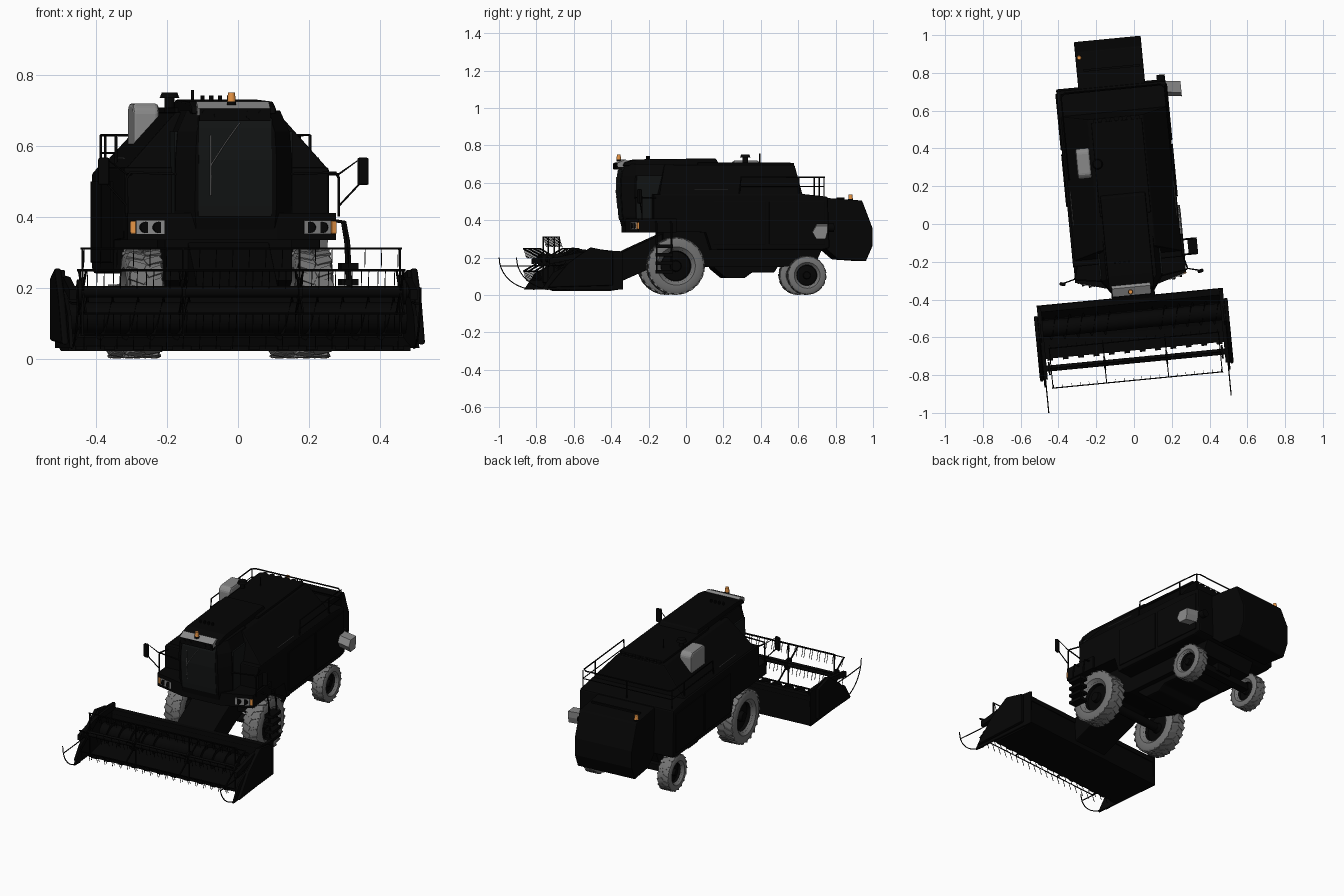
import bpy, bmesh, math
from mathutils import Matrix, Vector

if "Cube" in bpy.data.objects:
    bpy.data.objects.remove(bpy.data.objects["Cube"])

# whole machine stands slightly turned about z
M = Matrix.Translation((-0.04, 0, 0)) @ Matrix.Rotation(math.radians(5.5), 4, 'Z')

def mat(name, c):
    m = bpy.data.materials.new(name)
    m.diffuse_color = (*c, 1)
    m.use_nodes = True
    m.node_tree.nodes["Principled BSDF"].inputs["Base Color"].default_value = m.diffuse_color
    return m

BLACK = mat("black_paint", (0.0015, 0.0015, 0.0015))
GLASS = mat("dark_glass", (0.006, 0.007, 0.007))
TYRE = mat("tyre_rubber", (0.17, 0.17, 0.17))
GREY = mat("light_grey", (0.25, 0.25, 0.25))
ORANGE = mat("orange_lens", (0.8, 0.3, 0.06))

def finish(name, bm, m, bevel=0, smooth=False):
    bmesh.ops.recalc_face_normals(bm, faces=bm.faces)
    me = bpy.data.meshes.new(name)
    bm.to_mesh(me)
    bm.free()
    ob = bpy.data.objects.new(name, me)
    bpy.context.collection.objects.link(ob)
    me.materials.append(m)
    ob.matrix_world = M
    if bevel:
        b = ob.modifiers.new("bevel", 'BEVEL')
        b.width, b.segments, b.limit_method = bevel, 2, 'ANGLE'
    if smooth:
        bpy.context.view_layer.objects.active = ob
        ob.select_set(True)
        bpy.ops.object.shade_smooth_by_angle(angle=math.radians(35))
        ob.select_set(False)
    return ob

def loft(name, rings, m=BLACK, bevel=0):
    bm = bmesh.new()
    vs = [[bm.verts.new(p) for p in r] for r in rings]
    n = len(vs[0])
    for a, b in zip(vs, vs[1:]):
        for i in range(n):
            bm.faces.new((a[i], a[(i + 1) % n], b[(i + 1) % n], b[i]))
    bm.faces.new(vs[0]); bm.faces.new(vs[-1])
    return finish(name, bm, m, bevel)

def prism(name, yz, x0, x1, m=BLACK, bevel=0):
    return loft(name, [[(x, y, z) for y, z in yz] for x in (x0, x1)], m, bevel)

def add_box(bm, c, size, rot=Matrix()):
    bmesh.ops.create_cube(bm, size=1, matrix=Matrix.Translation(c) @ rot @ Matrix.Diagonal((*size, 1)))

def box(name, c, size, m=BLACK, bevel=0, rz=0):
    bm = bmesh.new()
    add_box(bm, c, size, Matrix.Rotation(rz, 4, 'Z'))
    return finish(name, bm, m, bevel)

def cyl(name, a, b, r, m=BLACK, r2=None, seg=24):
    a, b = Vector(a), Vector(b)
    bm = bmesh.new()
    q = (b - a).to_track_quat('Z', 'Y').to_matrix().to_4x4()
    bmesh.ops.create_cone(bm, cap_ends=True, segments=seg, radius1=r, radius2=r if r2 is None else r2,
                          depth=(b - a).length, matrix=Matrix.Translation((a + b) / 2) @ q)
    return finish(name, bm, m, smooth=True)

def tube(name, pts, r=0.004, m=BLACK):
    cu = bpy.data.curves.new(name, 'CURVE')
    cu.dimensions, cu.bevel_depth, cu.bevel_resolution = '3D', r, 1
    sp = cu.splines.new('POLY')
    sp.points.add(len(pts) - 1)
    for p, co in zip(sp.points, pts):
        p.co = (*co, 1)
    tmp = bpy.data.objects.new(name, cu)
    me = bpy.data.meshes.new_from_object(tmp)
    bpy.data.objects.remove(tmp)
    bm = bmesh.new()
    bm.from_mesh(me)
    return finish(name, bm, m)

def lathe(name, c, prof, m, seg=40):
    # prof: (x offset, radius) turned about the x axis
    bm = bmesh.new()
    rings = [[bm.verts.new((c[0] + x, c[1] + r * math.cos(t), c[2] + r * math.sin(t)))
              for t in (2 * math.pi * i / seg for i in range(seg))] for x, r in prof]
    for a, b in zip(rings, rings[1:]):
        for i in range(seg):
            bm.faces.new((a[i], a[(i + 1) % seg], b[(i + 1) % seg], b[i]))
    return finish(name, bm, m, smooth=True)

# wheels: tyre, lugs, rim with hub
def wheel(name, x, y, R, w, lugs):
    c = (x, y, R)
    lathe(name + "_tyre", c, [(-.6*w, .52*R), (-w, .66*R), (-w, .87*R), (-.85*w, .955*R), (-.4*w, .975*R),
          (.4*w, .975*R), (.85*w, .955*R), (w, .87*R), (w, .66*R), (.6*w, .52*R)], TYRE)
    lathe(name + "_rim", c, [(-.7*w, .001), (-.7*w, .17*R), (-.3*w, .2*R), (-.2*w, .5*R), (-.75*w, .57*R),
          (.75*w, .57*R), (.2*w, .5*R), (.3*w, .2*R), (.7*w, .17*R), (.7*w, .001)], BLACK)
    bm = bmesh.new()
    for i in range(lugs):
        for s in (-1, 1):
            rot = Matrix.Rotation(2 * math.pi * (i + s * .25) / lugs, 4, 'X')
            loc = Matrix.Translation(c) @ rot
            add_box(bm, loc @ Vector((s*.46*w, 0, .965*R)), (w*.92, .17*R, .05*R), rot @ Matrix.Rotation(s * .4, 4, 'Z'))
    finish(name + "_lugs", bm, TYRE)

for s, side in ((-1, "left"), (1, "right")):
    wheel("front_" + side, s * .24, -.08, .155, .052, 22)
    wheel("rear_" + side, s * .23, .625, .105, .038, 18)
cyl("front_axle", (-.24, -.08, .155), (.24, -.08, .155), .025)
box("rear_axle", (0, .625, .12), (.42, .05, .04), BLACK, .005)
box("rear_axle_mount", (0, .625, .19), (.1, .08, .14))

# body shell, chassis, belly, rear hood
BL, BR = -.303, .279
prism("body_shell", [(-.2, .34), (-.2, .54), (.6, .54), (.735, .525), (.745, .25), (.7, .24), (.13, .24), (.09, .34)], BL, BR, BLACK, .008)
prism("chassis", [(-.14, .35), (-.14, .22), (.1, .15), (.5, .15), (.68, .17), (.72, .26), (.72, .35)], -.18, .18)
prism("belly", [(.1, .25), (.14, .14), (.2, .09), (.3, .09), (.34, .12), (.46, .12), (.54, .25)], -.15, .15, BLACK, .006)
prism("rear_hood", [(.72, .52), (.93, .505), (.985, .36), (.985, .26), (.95, .18), (.8, .19), (.73, .25)], -.185, .17, BLACK, .006)
box("hood_ridge", (0, .83, .515), (.3, .012, .012))
for xb, s in ((BL, -1), (BR, 1)):
    prism("side_panel_front", [(.12, .27), (.12, .5), (.4, .5), (.4, .27)], xb - s * .001, xb + s * .006, BLACK, .003)
    prism("side_panel_rear", [(.42, .27), (.42, .5), (.72, .5), (.72, .27)], xb - s * .001, xb + s * .006, BLACK, .003)
    prism("wheel_arch", [(-.2, .34), (-.2, .36), (.1, .36), (.14, .24), (.11, .24), (.08, .335)], s * .17, xb)

# grain tank with sloped shoulders and hatch
def rect(x0, x1, y0, y1, z):
    return [(x0, y0, z), (x1, y0, z), (x1, y1, z), (x0, y1, z)]
loft("grain_tank", [rect(-.295, .279, -.17, .6, .535), rect(-.15, .14, -.13, .57, .695)], BLACK, .006)
box("tank_hatch", (0, .3, .7), (.27, .5, .016), BLACK, .004)
for i in range(6):
    cyl("rear_vent", (-.11 + i * .044, .555, .69), (-.11 + i * .044, .555, .705), .014)

# cab, windows, roof
def cab_ring(z, f, k):
    h = [(.115 * k, -.36 + f), (.165 * k, -.29 + f / 2), (.165 * k, -.08)]
    return [(x, y, z) for x, y in h] + [(-x, y, z) for x, y in reversed(h)]
loft("cab", [cab_ring(.34, .03, .95), cab_ring(.42, .01, 1), cab_ring(.56, 0, 1), cab_ring(.64, .005, .96), cab_ring(.70, .02, .8)])
loft("windscreen", [[(x, y, z) for x in (-.106, .102) for y in ((yf, -.34) if x < 0 else (-.34, yf))]
                    for z, yf in ((.4, -.35), (.43, -.354), (.56, -.364), (.65, -.359), (.68, -.35))], GLASS)
for s in (-1, 1):
    prism("side_window", [(-.28, .4), (-.28, .64), (-.13, .64), (-.12, .55), (-.16, .42), (-.2, .38)], s * .155, s * .167, GLASS)
prism("cab_roof", [(-.35, .69), (-.34, .71), (-.27, .725), (.15, .73), (.17, .69)], -.125, .115, BLACK, .006)
prism("roof_visor", [(-.375, .685), (-.378, .705), (-.335, .725), (-.32, .715), (-.345, .685)], -.11, .095, GREY)
box("visor_lamp_bar", (-.005, -.362, .688), (.2, .036, .035))
for x in (-.085, -.05, .04, .075):
    cyl("work_lamp", (x, -.375, .688), (x, -.383, .688), .014)
for i in range(4):
    cyl("roof_knob", (-.08 + i * .025, -.2, .725), (-.08 + i * .025, -.2, .742), .006, seg=10)
tube("wiper_arm", [(.01, -.366, .665), (-.03, -.37, .61), (-.072, -.369, .545)], .002, GREY)
tube("wiper_blade", [(-.072, -.36, .46), (-.072, -.369, .55), (-.072, -.366, .63)], .002, GREY)

# platform wings with lamps, rails and mirrors
wing = [(.29, -.284), (.29, -.08), (-.3, -.08), (-.3, -.284), (-.12, -.336), (.12, -.336)]
loft("front_platform", [[(x, y, z) for x, y in wing] for z in (.335, .41)])
for s in (-1, 1):
    a = s * .29
    box("lamp_panel", (s * .235, -.298, .37), (.08, .014, .038), GREY, 0, a)
    box("indicator", (s * .282, -.281, .37), (.016, .02, .036), ORANGE, .003, a)
    for x in (.217, .253):
        yy = -.293 - (.235 - x) * .3
        cyl("headlamp", (s * x, yy, .37), (s * (x - .004), yy - .016, .37), .016)
    tube("platform_rail", [(s * .155, -.29, .52), (s * .29, -.27, .525), (s * .3, -.265, .51), (s * .3, -.265, .4)], .004)
    tube("platform_side_rail", [(s * .3, -.265, .52), (s * .28, -.19, .52)], .004)
    tube("mirror_arm", [(s * .3, -.265, .43), (s * .355, -.28, .49), (s * .362, -.28, .565), (s * .3, -.265, .52)], .003)
    box("mirror", (s * .367, -.285, .528), (.032, .018, .078), BLACK, .006, s * .3)

# ladder on the right
for y in (-.19, -.11):
    tube("ladder_stile", [(.29, y, .39), (.325, y, .385), (.335, y, .33), (.345, y, .12)], .005)
for z in (.125, .17, .215, .26):
    box("ladder_step", (.338, -.15, z), (.05, .09, .018))

# rear deck guard rail
tube("deck_rail", [(-.28, .26, .54), (-.28, .27, .63), (-.28, .70, .63), (-.26, .72, .63), (.25, .72, .63), (.27, .70, .63), (.27, .27, .63), (.27, .26, .54)], .004)
tube("deck_mid_rail", [(-.28, .27, .58), (-.28, .715, .58), (.27, .715, .58), (.27, .27, .58)], .003)
for x in (-.28, 0, .27):
    tube("deck_rail_post", [(x, .715, .52), (x, .715, .63)], .004)
for x in (-.28, .27):
    tube("deck_side_post", [(x, .58, .53), (x, .58, .63)], .004)
    tube("tank_grab_rail", [(x, .02, .565), (x, .2, .565)], .002, GREY)

# intake box, air stack, exhaust chute, beacons, aerial
prism("intake_box", [(.26, .5), (.26, .7), (.28, .72), (.4, .72), (.42, .7), (.42, .5)], -.232, -.158, GREY, .01)
cyl("air_stack", (-.122, .33, .69), (-.122, .33, .74), .014)
cyl("air_stack_cap", (-.122, .33, .735), (-.122, .33, .75), .028, BLACK, .022)
tube("aerial", [(-.05, .4, .7), (-.05, .4, .757)], .004)
hexa = [(.66, .345), (.68, .31), (.73, .31), (.74, .345), (.74, .38), (.68, .38)]
loft("exhaust_chute", [[(.275, y - .005, z) for y, z in hexa], [(.357, y - .015, z - .01) for y, z in hexa]], GREY)
cyl("exhaust_stack", (.255, .73, .36), (.255, .77, .36), .022)
for n, p in (("cab_beacon", (-.013, -.36, .72)), ("rear_beacon", (-.165, .9, .508))):
    v = Vector(p)
    cyl(n + "_base", v - Vector((0, 0, .005)), v + Vector((0, 0, .005)), .013)
    cyl(n, v + Vector((0, 0, .005)), v + Vector((0, 0, .03)), .012, ORANGE, .01)

# feeder house and header trough
prism("feeder_house", [(-.41, .2), (-.33, .24), (-.1, .345), (0, .33), (-.04, .2), (-.14, .17), (-.41, .05)], -.115, .115, BLACK, .004)
HX, HW = -.02, .485
prism("header_trough", [(-.395, .2), (-.385, .032), (-.45, .022), (-.67, .022), (-.67, .035), (-.57, .045), (-.46, .06), (-.42, .1), (-.415, .2)], HX - HW, HX + HW)
box("header_beam", (HX, -.405, .19), (2 * HW, .035, .03), BLACK, .004)
cyl("auger_core", (HX - HW, -.51, .115), (HX + HW, -.51, .115), .045)
for s in (-1, 1):
    bm = bmesh.new()
    prev = None
    for i in range(97):
        t = i / 96
        a = s * t * 2 * math.pi * 5
        x = HX + s * (.47 - .36 * t)
        cur = [bm.verts.new((x, -.51 + r * math.cos(a), .115 + r * math.sin(a))) for r in (.03, .065)]
        if prev:
            bm.faces.new((prev[0], prev[1], cur[1], cur[0]))
        prev = cur
    finish("auger_flight", bm, BLACK)
    # end plates, dividers, guard wires, reel arms
    xe = HX + s * HW
    prism("header_end_plate", [(-.385, .03), (-.385, .23), (-.56, .25), (-.64, .18), (-.76, .12), (-.82, .03)], xe, xe + s * .01)
    prism("divider_cover", [(-.44, .05), (-.44, .23), (-.56, .255), (-.68, .17), (-.79, .04)], xe + s * .01, xe + s * .03, BLACK, .006)
    tube("crop_guard", [(xe, -.955 + .19 * (1 - math.cos(t)), .2 - .17 * math.sin(t)) for t in (i * math.pi / 20 for i in range(11))], .003)
    tube("guard_stay", [(xe, -.945, .155), (xe, -.8, .155), (xe, -.7, .16)], .003)
    loft("reel_arm", [[(xe + s * dx, y, z) for dx, z in ((-.012, z0), (.008, z0), (.008, z0 + h), (-.012, z0 + h))]
                      for y, z0, h in ((-.4, .2, .035), (-.6, .2, .03), (-.78, .165, .03))])

# knife guards
bm = bmesh.new()
for i in range(12):
    add_box(bm, (HX - .45 + i * .9 / 11, -.67, .03), (.03, .022, .012))
finish("knife_guards", bm, BLACK)

# reel: tube, spiders, tine bars
RY, RZ, RR = -.722, .188, .122
cyl("reel_tube", (HX - .48, RY, RZ), (HX + .48, RY, RZ), .016)
spokes, tines = bmesh.new(), bmesh.new()
for k in range(6):
    a = math.pi / 2 + k * math.pi / 3
    y, z = RY + RR * math.cos(a), RZ + RR * math.sin(a)
    cyl("reel_bar", (HX - .455, y, z), (HX + .455, y, z), .003, seg=8)
    for x in (-.45, -.165, .165, .45):
        add_box(spokes, (HX + x, (y + RY) / 2, (z + RZ) / 2), (.005, RR, .009), Matrix.Rotation(a, 4, 'X'))
    L = .04 if k == 3 else .055
    for i in range(20):
        add_box(tines, (HX - .445 + i * .89 / 19, y + L * .15, z - L * .48), (.0022, .0025, L), Matrix.Rotation(.3, 4, 'X'))
finish("reel_spokes", spokes, BLACK)
finish("reel_tines", tines, BLACK)
for x in (-.46, -.165, .165, .46):
    cyl("reel_hub", (HX + x - .005, RY, RZ), (HX + x + .005, RY, RZ), .035)
